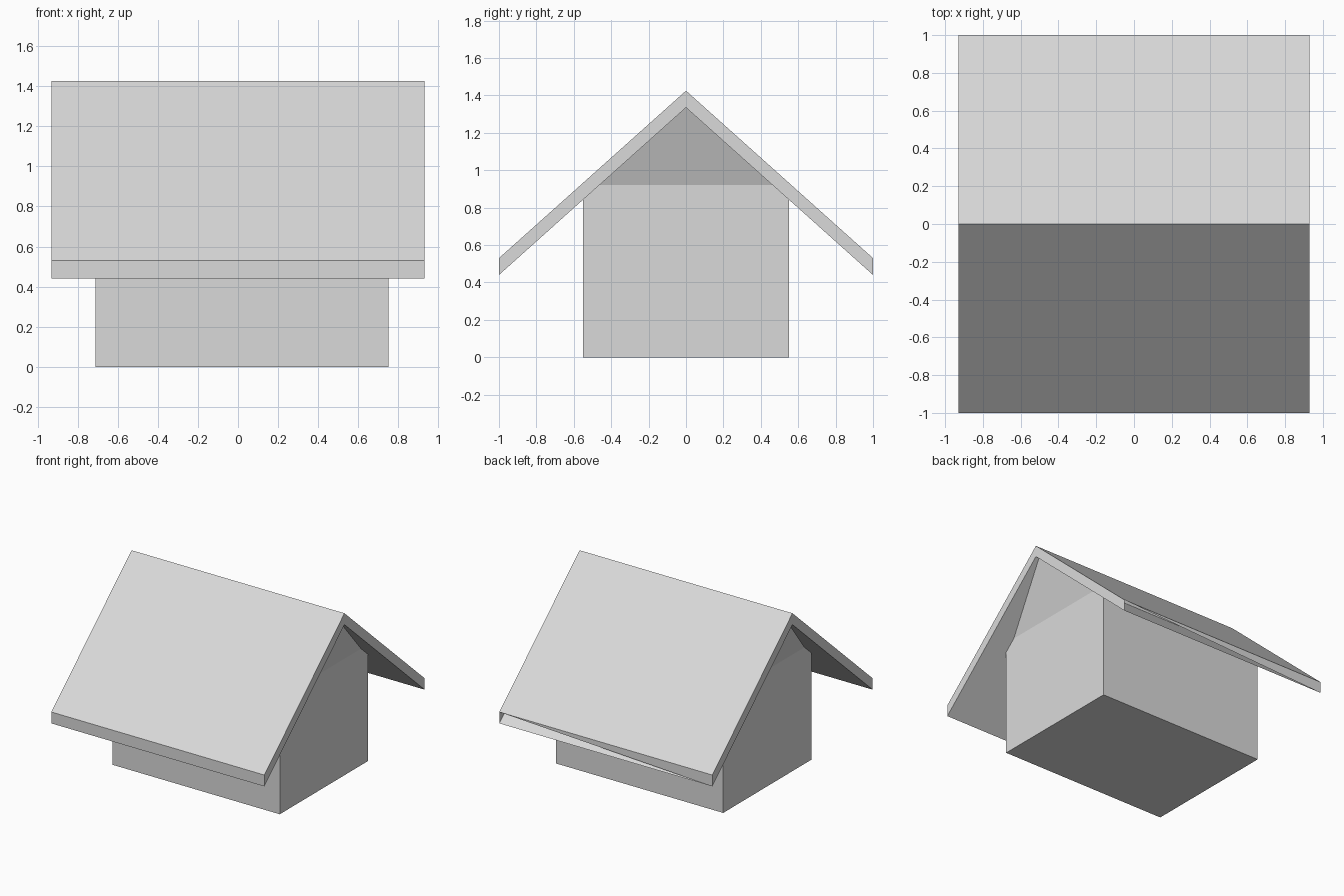
import bpy
import bmesh

cube = bpy.data.objects.get("Cube")
if cube:
    bpy.data.objects.remove(cube, do_unlink=True)

# One plain grey for the whole model
grey = bpy.data.materials.new("light grey")
grey.use_nodes = True
colour = (0.7, 0.7, 0.7, 1)
grey.diffuse_color = colour
grey.node_tree.nodes["Principled BSDF"].inputs["Base Color"].default_value = colour


def extrude_profile(name, profile, x_min, x_max, edit=None):
    """Extrude a (y, z) outline along x into a flat-shaded solid."""
    bm = bmesh.new()
    face = bm.faces.new([bm.verts.new((x_min, y, z)) for y, z in profile])
    result = bmesh.ops.extrude_face_region(bm, geom=[face])
    moved = [v for v in result["geom"] if isinstance(v, bmesh.types.BMVert)]
    bmesh.ops.translate(bm, verts=moved, vec=(x_max - x_min, 0, 0))
    bmesh.ops.recalc_face_normals(bm, faces=bm.faces)
    if edit:
        edit(bm)
    mesh = bpy.data.meshes.new(name)
    bm.to_mesh(mesh)
    bm.free()
    mesh.materials.append(grey)
    obj = bpy.data.objects.new(name, mesh)
    bpy.context.collection.objects.link(obj)
    return obj


def lean_gables(bm):
    """Fold each gable outward above the walls, to meet the roof ends."""
    wall_top = [v for v in bm.verts if abs(v.co.z - 0.92) < 0.001]
    for side in (-1, 1):
        pair = [v for v in wall_top if v.co.x * side > 0]
        bmesh.ops.connect_verts(bm, verts=pair)
    for v in bm.verts:
        if v.co.z > 1:
            v.co.x = 0.92 if v.co.x > 0 else -0.92


def open_back_eave(bm):
    """Leave only one triangle of the back eave board."""
    eave = next(f for f in bm.faces if all(v.co.y > 0.99 for v in f.verts))
    keep = [v for v in eave.verts if v.co.x < 0 or v.co.z > 0.5]
    bmesh.ops.delete(bm, geom=[eave], context="FACES_ONLY")
    board = bm.faces.new(keep)
    board.normal_update()
    if board.normal.y < 0:
        board.normal_flip()


# House body with gable ends
extrude_profile("house_body",
                [(-0.55, 0), (0.55, 0), (0.55, 0.92), (0, 1.39), (-0.55, 0.92)],
                -0.71, 0.75, lean_gables)

# Pitched roof slab
extrude_profile("roof",
                [(-1, 0.53), (-1, 0.44), (0, 1.335), (1, 0.44), (1, 0.53), (0, 1.425)],
                -0.93, 0.93, open_back_eave)
